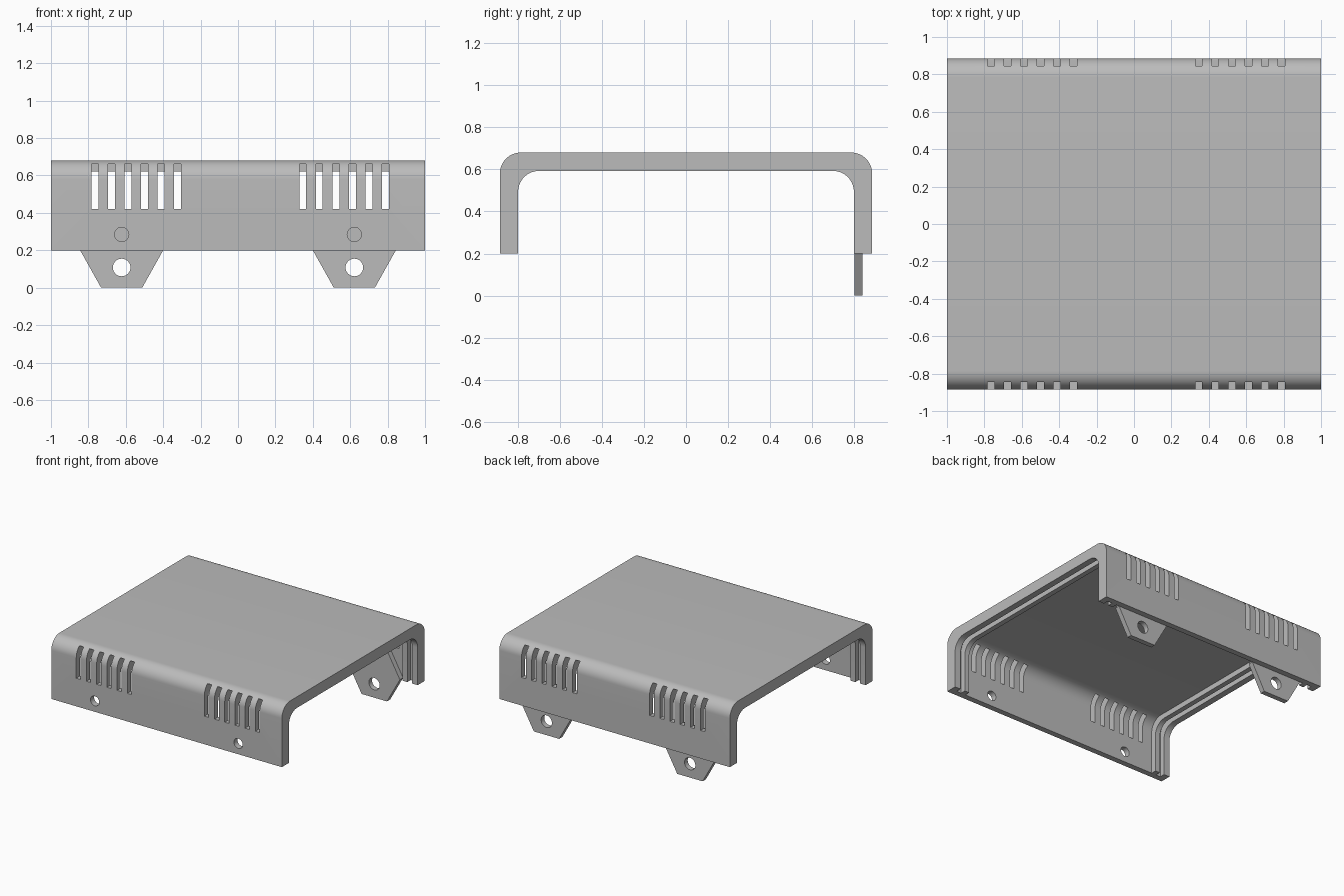
import bpy, bmesh, math
from mathutils import Matrix

if "Cube" in bpy.data.objects:
    bpy.data.objects.remove(bpy.data.objects["Cube"])

grey = bpy.data.materials.new("plain grey")
grey.use_nodes = True
colour = (0.5, 0.5, 0.5, 1)
grey.diffuse_color = colour
grey.node_tree.nodes["Principled BSDF"].inputs["Base Color"].default_value = colour

BASE, TOP, HALF_Y = 0.2, 0.68, 0.885
RIM, WALL = 0.087, 0.045      # thickness at the ribs, and elsewhere
RADIUS = 0.1


def arch(inset, bottom=BASE):
    """Arch outline in (y, z), from the front foot over to the back foot."""
    half, top = HALF_Y - inset, TOP - inset
    arc = [math.pi / 2 * i / 14 for i in range(15)]
    back = [(half - RADIUS + RADIUS * math.cos(a),
             top - RADIUS + RADIUS * math.sin(a)) for a in arc]
    back.insert(0, (half, bottom))
    return [(-y, z) for y, z in back] + back[::-1]


def prism(bm, points, offset):
    """Extrude a closed outline of 3D points along an offset."""
    face = bm.faces.new([bm.verts.new(p) for p in points])
    out = bmesh.ops.extrude_face_region(bm, geom=[face])
    verts = [v for v in out["geom"] if isinstance(v, bmesh.types.BMVert)]
    bmesh.ops.translate(bm, verts=verts, vec=offset)


def along_x(bm, outline, x0, x1):
    prism(bm, [(x0, y, z) for y, z in outline], (x1 - x0, 0, 0))


def box(bm, centre, size):
    bmesh.ops.create_cube(bm, size=1, matrix=Matrix.Translation(centre)
                          @ Matrix.Diagonal((*size, 1)))


def drill(bm, x, y, z, radius):
    bmesh.ops.create_cone(bm, cap_ends=True, segments=40, radius1=radius,
                          radius2=radius, depth=0.3,
                          matrix=Matrix.Translation((x, y, z))
                          @ Matrix.Rotation(math.pi / 2, 4, 'X'))


def make(name, bm):
    bmesh.ops.recalc_face_normals(bm, faces=bm.faces)
    mesh = bpy.data.meshes.new(name)
    bm.to_mesh(mesh)
    bm.free()
    obj = bpy.data.objects.new(name, mesh)
    bpy.context.collection.objects.link(obj)
    mesh.materials.append(grey)
    return obj


def activate(obj):
    bpy.ops.object.select_all(action='DESELECT')
    obj.select_set(True)
    bpy.context.view_layer.objects.active = obj


def cut(obj, bm):
    cutter = make("cutter", bm)
    cutter.hide_render = True
    mod = obj.modifiers.new("cut", 'BOOLEAN')
    mod.operation, mod.solver, mod.object = 'DIFFERENCE', 'EXACT', cutter
    activate(obj)
    bpy.ops.object.modifier_apply(modifier=mod.name)
    bpy.data.objects.remove(cutter)


def finish(obj):
    activate(obj)
    bpy.ops.object.shade_smooth_by_angle(angle=math.radians(30))


# Arched cover at full rim thickness
bm = bmesh.new()
along_x(bm, arch(0) + arch(RIM)[::-1], -1, 1)
cover = make("cover", bm)

# Hollow the middle and the panel grooves, leaving a rim and a rib at each end
bm = bmesh.new()
for x0, x1 in ((-0.87, 0.87), (-0.95, -0.91), (0.91, 0.95)):
    along_x(bm, arch(WALL, bottom=0), x0, x1)
cut(cover, bm)

# Vent slots in both walls, and screw holes in the front wall
bm = bmesh.new()
for side in (-1, 1):
    for start in (-0.765, 0.346):
        for i in range(6):
            box(bm, (start + i * 0.0885, side * 0.89, 0.54), (0.037, 0.2, 0.24))
for x in (-0.622, 0.622):
    drill(bm, x, -0.86, 0.285, 0.038)
cut(cover, bm)
finish(cover)

# Hexagonal mounting tabs against the inside of the back wall
for name, x in (("right_tab", -0.622), ("left_tab", 0.622)):
    bm = bmesh.new()
    hexagon = [(-0.11, 0), (0.11, 0), (0.222, 0.2),
               (0.11, 0.4), (-0.11, 0.4), (-0.222, 0.2)]
    prism(bm, [(x + dx, 0.8, z) for dx, z in hexagon], (0, 0.04, 0))
    tab = make(name, bm)
    bm = bmesh.new()
    drill(bm, x, 0.82, 0.108, 0.047)
    cut(tab, bm)
    finish(tab)
